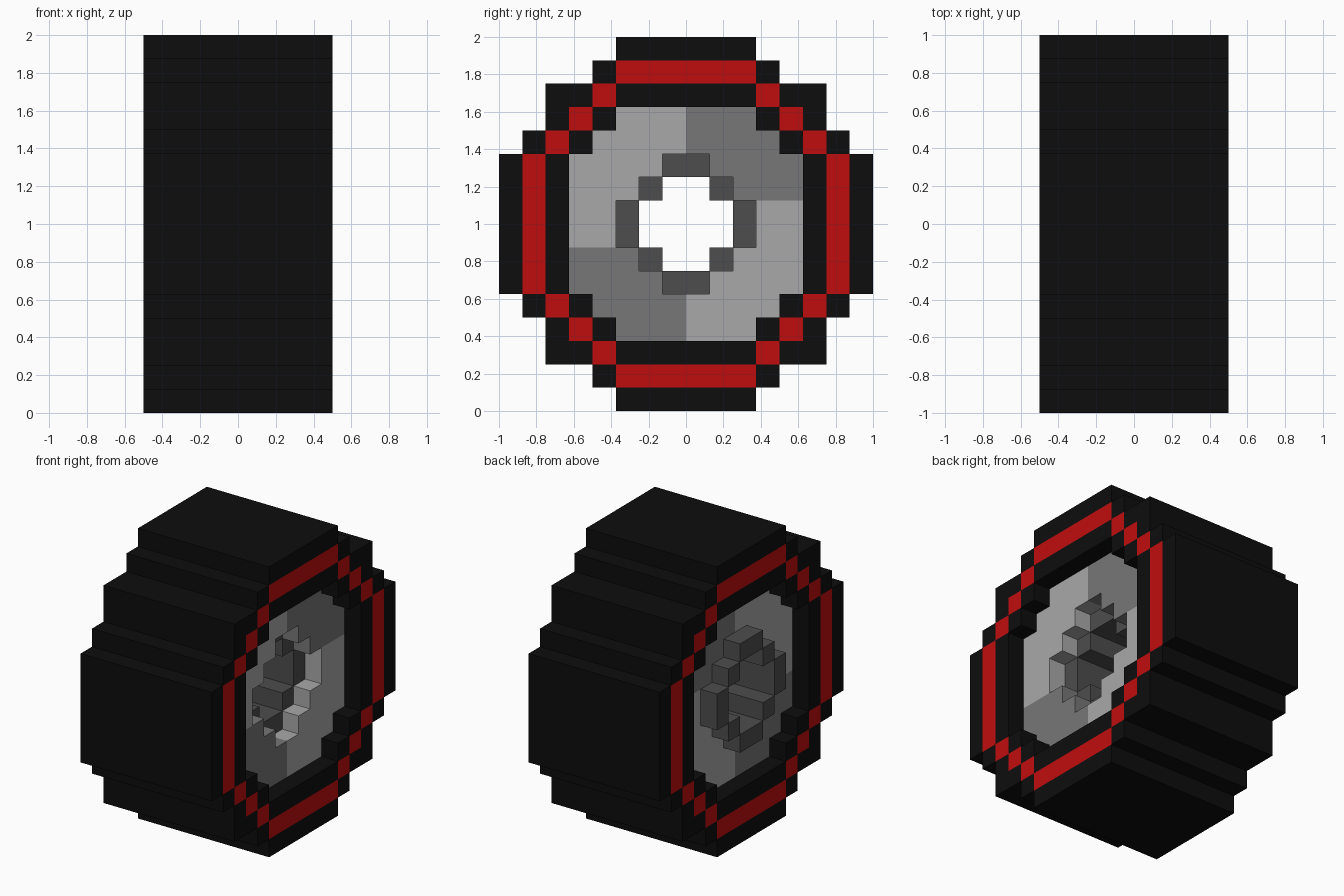
import bpy, bmesh
from mathutils import Vector

if "Cube" in bpy.data.objects:
    bpy.data.objects.remove(bpy.data.objects["Cube"])

S = 0.125  # block size


def material(name, *rgb):
    m = bpy.data.materials.new(name)
    m.diffuse_color = (*rgb, 1)
    m.use_nodes = True
    m.node_tree.nodes["Principled BSDF"].inputs["Base Color"].default_value = m.diffuse_color
    return m


BLACK = material("rubber black", 0.004, 0.004, 0.004)
RED = material("stripe red", 0.53, 0.004, 0.004)
LIGHT = material("light grey", 0.397, 0.397, 0.397)
MID = material("mid grey", 0.184, 0.184, 0.184)
DARK = material("dark grey", 0.074, 0.074, 0.074)

# Half-widths in blocks, row by row from the axle outward
TIRE = [8, 8, 8, 7, 6, 6, 4, 3]
DISC = [5, 5, 5, 4, 3, 0, 0, 0]
HUB = [3, 2, 1, 0, 0, 0, 0, 0]
HOLE = [2, 1, 0, 0, 0, 0, 0, 0]
STRIPE_IN = [6, 6, 6, 5, 4, 3, 0, 0]
STRIPE_OUT = [7, 7, 7, 6, 5, 4, 3, 0]


def inside(rows, j, k):
    """True when block (j, k), counted from the axle, lies within the rows."""
    row, col = (k if k >= 0 else -k - 1), (j if j >= 0 else -j - 1)
    return row < 8 and col < rows[row]


def blocky_ring(name, outer, inner, x0, x1, mats, pick):
    """Stepped ring along x; pick(j, k, is_cap) gives the material slot."""
    bm = bmesh.new()

    def filled(j, k):
        return inside(outer, j, k) and not inside(inner, j, k)

    def quad(pts, normal, slot):
        f = bm.faces.new([bm.verts.new((x, y * S, 1 + z * S)) for x, y, z in pts])
        f.normal_update()
        if f.normal.dot(Vector(normal)) < 0:
            f.normal_flip()
        f.material_index = slot

    for j in range(-8, 8):
        for k in range(-8, 8):
            if not filled(j, k):
                continue
            # side caps
            for x, n in ((x0, -1), (x1, 1)):
                quad([(x, j, k), (x, j + 1, k), (x, j + 1, k + 1), (x, j, k + 1)],
                     (n, 0, 0), pick(j, k, True))
            # walls where the neighbouring block is empty
            for d in (-1, 1):
                if not filled(j + d, k):
                    y = j + (d > 0)
                    quad([(x0, y, k), (x1, y, k), (x1, y, k + 1), (x0, y, k + 1)],
                         (0, d, 0), pick(j, k, False))
                if not filled(j, k + d):
                    z = k + (d > 0)
                    quad([(x0, j, z), (x1, j, z), (x1, j + 1, z), (x0, j + 1, z)],
                         (0, 0, d), pick(j, k, False))
    bmesh.ops.remove_doubles(bm, verts=bm.verts, dist=1e-4)
    me = bpy.data.meshes.new(name)
    bm.to_mesh(me)
    bm.free()
    for m in mats:
        me.materials.append(m)
    ob = bpy.data.objects.new(name, me)
    bpy.context.collection.objects.link(ob)


def stripe(j, k, cap):
    return int(cap and inside(STRIPE_OUT, j, k) and not inside(STRIPE_IN, j, k))


def pinwheel(j, k, cap):
    return int(k >= 1 if j >= 0 else k < -1)


# Tire with a red stripe on both sides
blocky_ring("tire", TIRE, DISC, -0.5, 0.5, [BLACK, RED], stripe)
# Two-tone rim disc, set in from the tire
blocky_ring("rim_disc", DISC, HUB, -0.375, 0.375, [LIGHT, MID], pinwheel)
# Hub tube: sunk on the right, standing out on the left
blocky_ring("hub", HUB, HOLE, -0.5, 0.25, [DARK], lambda j, k, cap: 0)
